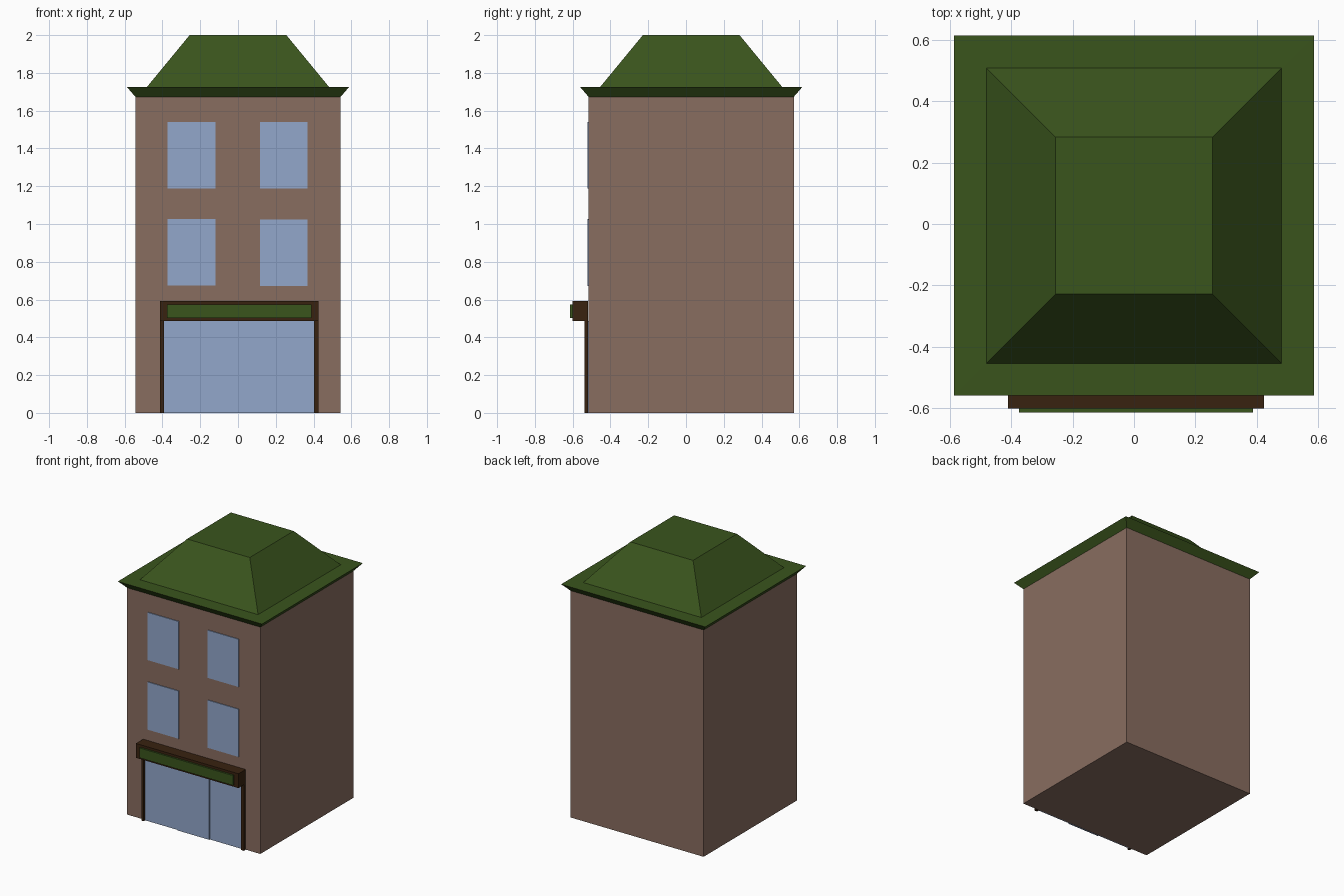
import bpy, bmesh

if "Cube" in bpy.data.objects:
    bpy.data.objects.remove(bpy.data.objects["Cube"])

CY = 0.0275          # centre of the building in y
FRONT = -0.518       # front wall plane


def material(name, rgb):
    m = bpy.data.materials.new(name)
    m.diffuse_color = (*rgb, 1)
    m.use_nodes = True
    m.node_tree.nodes["Principled BSDF"].inputs["Base Color"].default_value = m.diffuse_color
    return m


BRICK = material("brick", (0.25, 0.153, 0.117))
GREEN = material("green", (0.042, 0.089, 0.012))
GLASS = material("glass", (0.29, 0.39, 0.60))
WOOD = material("dark_wood", (0.04, 0.016, 0.005))
GREY = material("frame_grey", (0.14, 0.14, 0.14))


def finish(name, bm, mat):
    bmesh.ops.recalc_face_normals(bm, faces=bm.faces)
    me = bpy.data.meshes.new(name)
    bm.to_mesh(me)
    bm.free()
    me.materials.append(mat)
    ob = bpy.data.objects.new(name, me)
    bpy.context.collection.objects.link(ob)
    return ob


def loft(name, rings, mat):
    """Closed solid from square rings given as (half size, z)."""
    bm = bmesh.new()
    loops = [[bm.verts.new((sx * h, CY + sy * h, z))
              for sx, sy in ((-1, -1), (1, -1), (1, 1), (-1, 1))] for h, z in rings]
    for a, b in zip(loops, loops[1:]):
        for i in range(4):
            j = (i + 1) % 4
            bm.faces.new((a[i], a[j], b[j], b[i]))
    bm.faces.new(loops[0])
    bm.faces.new(loops[-1])
    return finish(name, bm, mat)


def box(name, x, y, z, mat):
    bm = bmesh.new()
    bmesh.ops.create_cube(bm, size=1)
    for v in bm.verts:
        v.co = [r[0] if c < 0 else r[1] for c, r in zip(v.co, (x, y, z))]
    return finish(name, bm, mat)


def window(name, x0, z0, w=0.295, h=0.394, border=0.021):
    """Raised frame around a slightly recessed pane."""
    x1, z1, t = x0 + w, z0 + h, border
    bm = bmesh.new()
    bmesh.ops.create_grid(bm, x_segments=1, y_segments=1, size=0.5)
    for v in bm.verts:
        v.co = (x0 + (v.co.x + 0.5) * w, -0.53, z0 + (v.co.y + 0.5) * h)
    pane = bm.faces[:]
    bmesh.ops.inset_region(bm, faces=pane, thickness=t)
    bmesh.ops.delete(bm, geom=pane, context='FACES')
    ext = bmesh.ops.extrude_face_region(bm, geom=bm.faces[:])
    for v in ext["geom"]:
        if isinstance(v, bmesh.types.BMVert):
            v.co.y = FRONT
    finish(name + "_frame", bm, GREY)
    box(name + "_pane", (x0 + t, x1 - t), (FRONT - 0.003, FRONT + 0.005),
        (z0 + t, z1 - t), GLASS)


# Walls and roof with flared eaves
loft("walls", [(0.543, 0), (0.543, 1.673)], BRICK)
loft("roof", [(0.543, 1.673), (0.588, 1.725), (0.482, 1.7255), (0.256, 2.0)], GREEN)

# Upper windows
for label, x0, dz in (("left", -0.393, 0), ("right", 0.095, -0.003)):
    window("upper_window_" + label, x0, 1.166)
    window("lower_window_" + label, x0, 0.653 + dz)

# Shopfront: posts, sign box and sign panel
for label, x in (("left", (-0.412, -0.393)), ("right", (0.403, 0.425))):
    box("shop_post_" + label, x, (-0.538, FRONT), (0, 0.487), WOOD)
box("sign_box", (-0.412, 0.425), (-0.602, FRONT), (0.487, 0.593), WOOD)
box("sign_panel", (-0.375, 0.388), (-0.615, -0.602), (0.502, 0.575), GREEN)

# Shop windows and slightly raised door with transom
for label, x in (("left", (-0.393, -0.124)), ("right", (0.135, 0.403))):
    box("shop_window_" + label, x, (FRONT - 0.003, FRONT + 0.005), (0, 0.487), GLASS)
box("shop_door", (-0.124, 0.135), (-0.528, FRONT), (0, 0.355), GLASS)
box("door_transom", (-0.124, 0.135), (-0.528, FRONT), (0.355, 0.487), GLASS)
